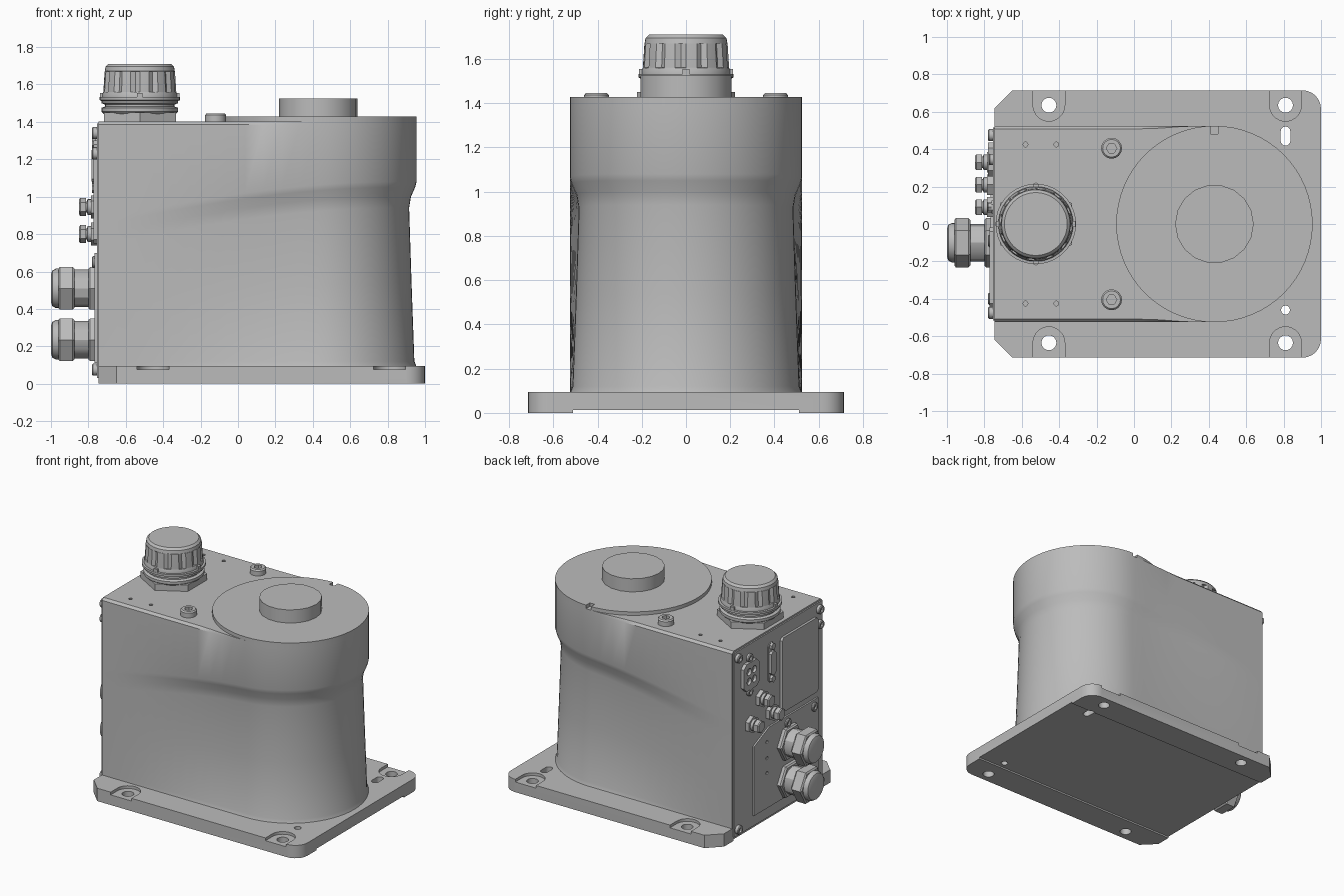
import bpy, bmesh, math
from math import sin, cos, pi, radians
from mathutils import Matrix

if "Cube" in bpy.data.objects:
    bpy.data.objects.remove(bpy.data.objects["Cube"])

grey = bpy.data.materials.new("machine grey")
grey.diffuse_color = (0.5, 0.5, 0.5, 1)
grey.use_nodes = True
grey.node_tree.nodes["Principled BSDF"].inputs["Base Color"].default_value = grey.diffuse_color

UP = Matrix.Identity(4)
# Panel frame: local x = height, local y = y, local z = outwards from the left face
PANEL = Matrix.Translation((-0.745, 0, 0)) @ Matrix.Rotation(-pi / 2, 4, 'Y')


def at(x, y, z=0, frame=UP):
    return frame @ Matrix.Translation((x, y, z))


def loft(name, rings, mat=UP):
    """Skin a stack of equal closed rings and cap both ends."""
    bm = bmesh.new()
    rows = [[bm.verts.new(mat @ Matrix.Translation(p).to_translation()) for p in r] for r in rings]
    n = len(rows[0])
    for a, b in zip(rows, rows[1:]):
        for i in range(n):
            j = (i + 1) % n
            bm.faces.new((a[i], a[j], b[j], b[i]))
    bm.faces.new(rows[0][::-1])
    bm.faces.new(rows[-1])
    bmesh.ops.recalc_face_normals(bm, faces=bm.faces)
    me = bpy.data.meshes.new(name)
    bm.to_mesh(me)
    bm.free()
    me.materials.append(grey)
    ob = bpy.data.objects.new(name, me)
    bpy.context.collection.objects.link(ob)
    return ob


def prism(name, pts, z0, z1, mat=UP):
    return loft(name, [[(x, y, z) for x, y in pts] for z in (z0, z1)], mat)


def lathe(name, prof, mat=UP, segs=24, turn=0, ribs=()):
    """Turn (radius, z) pairs; rows listed in ribs get grip grooves."""
    rings = []
    for k, (r, z) in enumerate(prof):
        ring = []
        for i in range(segs):
            a = turn + 2 * pi * i / segs
            q = r - 0.014 if k in ribs and i % 4 == 3 else r
            ring.append((q * cos(a), q * sin(a), z))
        rings.append(ring)
    return loft(name, rings, mat)


def rect(x0, x1, y0, y1, c=0.0):
    if not c:
        return [(x0, y0), (x1, y0), (x1, y1), (x0, y1)]
    return [(x0 + c, y0), (x1 - c, y0), (x1, y0 + c), (x1, y1 - c),
            (x1 - c, y1), (x0 + c, y1), (x0, y1 - c), (x0, y0 + c)]


def arc(cx, cy, r, a0, a1, n):
    return [(cx + r * cos(radians(a0 + (a1 - a0) * i / n)),
             cy + r * sin(radians(a0 + (a1 - a0) * i / n))) for i in range(n + 1)]


def cut(ob, cutter):
    m = ob.modifiers.new("cut", 'BOOLEAN')
    m.operation, m.solver, m.object = 'DIFFERENCE', 'EXACT', cutter
    bpy.context.view_layer.objects.active = ob
    bpy.ops.object.modifier_apply(modifier=m.name)
    bpy.data.objects.remove(cutter)


def smooth(t):
    t = min(max(t, 0), 1)
    return t * t * (3 - 2 * t)


# Base plate: chamfered rear corners, rounded front corners
outline = ([(-0.745, 0.62), (-0.745, -0.62), (-0.65, -0.715)]
           + arc(0.9, -0.615, 0.1, -90, 0, 6) + arc(0.9, 0.615, 0.1, 0, 90, 6)
           + [(-0.65, 0.715)])
base = prism("base_plate", outline, 0, 0.095)
cut(base, prism("channel", rect(-1.1, 1.1, -0.51, 0.51), -0.1, 0.012))
for x in (-0.455, 0.81):
    for s in (-1, 1):
        pocket = [(x + 0.085, 0.8 * s)] + [(px, py * s) for px, py in arc(x, 0.635, 0.085, 0, -180, 14)]
        cut(base, prism("pocket", pocket + [(x - 0.085, 0.8 * s)], 0.075, 0.2))
        cut(base, lathe("hole", [(0.04, -0.1), (0.04, 0.2)], at(x, 0.635 * s), 16))
slot = arc(0.81, 0.495, 0.026, 0, 180, 8) + arc(0.81, 0.445, 0.026, 180, 360, 8)
cut(base, prism("slot", slot, -0.1, 0.2))
cut(base, lathe("pin_hole", [(0.024, -0.1), (0.024, 0.2)], at(0.81, -0.46), 16))

# Body shell: straight sides, round nose, waisted below a rising shoulder line
CX, R = 0.43, 0.525
path = [(-0.745 + 1.175 * i / 12, -R, 0, -1) for i in range(12)]
path += [(CX + R * cos(a), R * sin(a), cos(a), sin(a))
         for a in (-pi / 2 + pi * i / 32 for i in range(33))]
path += [(x, -y, 0, 1) for x, y, _, _ in path[:12][::-1]]


def shell_row(zf, off, top=False):
    row = []
    for x, y, nx, ny in path:
        shoulder = 0.87 + 0.2 * sin(min((x + 0.745) / 1.6, 1) * pi / 2)
        w = smooth((0.35 - x) / 0.3) if top else smooth((x + 0.745) / 1.1)
        row.append((x - nx * off * w, y - ny * off * w, zf(shoulder)))
    return row


body = loft("body_shell", [
    shell_row(lambda h: 0.09, 0.0), shell_row(lambda h: 0.12, 0.012),
    shell_row(lambda h: 0.5 * h, 0.027), shell_row(lambda h: h - 0.13, 0.04),
    shell_row(lambda h: h - 0.07, 0.03), shell_row(lambda h: h - 0.02, 0.008),
    shell_row(lambda h: h + 0.01, 0), shell_row(lambda h: 1.385, 0),
    shell_row(lambda h: 1.402, 0.016, True)])
for x in (-0.58, -0.415):
    for s in (-1, 1):
        cut(body, lathe("tapped_hole", [(0.013, 1.36), (0.013, 1.5)], at(x, 0.425 * s), 10))

# Round head with notch, and output boss
head = lathe("head_disc", [(R, 1.39), (R, 1.428)], at(CX, 0), 64)
cut(head, prism("notch", rect(0.41, 0.45, 0.48, 0.6), 1.4, 1.5))
lathe("output_boss", [(0.21, 1.42), (0.21, 1.525)], at(CX, 0), 18)


def bolt(name, mat, r, h):
    ob = lathe(name, [(r, -0.01), (r, h * 0.8), (r * 0.85, h)], mat, 16)
    cut(ob, lathe("socket", [(r * 0.5, h * 0.35), (r * 0.5, h * 2)], mat, 6))


for s in (-1, 1):
    bolt("top_bolt", at(-0.12, 0.405 * s, 1.4), 0.056, 0.046)

# Large screw cap on a hex collar
CAP = at(-0.525, 0)
lathe("cap_hex_nut", [(0.222, 1.40), (0.222, 1.45)], CAP, 6, pi / 2)
lathe("cap_thread", [(0.19, 1.44), (0.205, 1.455), (0.205, 1.475), (0.185, 1.482), (0.185, 1.492),
                     (0.205, 1.5), (0.205, 1.512), (0.215, 1.516), (0.215, 1.532), (0.19, 1.534)], CAP, 36)
lathe("screw_cap", [(0.2, 1.525), (0.2, 1.55), (0.195, 1.56), (0.195, 1.561), (0.188, 1.67),
                    (0.187, 1.671), (0.183, 1.695), (0.168, 1.71)], CAP, 48, ribs=(3, 4))
for a in (0, -90, 90, 180):
    prism("cap_tab", rect(0.18, 0.213, -0.015, 0.015), 1.525, 1.555,
          CAP @ Matrix.Rotation(radians(a), 4, 'Z'))

# Rear panel with cover plates (local x is height)
prism("rear_panel", rect(0.03, 1.39, -0.515, 0.515), -0.01, 0.01, PANEL)
prism("blank_cover", rect(0.75, 1.3, -0.445, -0.02, 0.02), 0, 0.028, PANEL)
gland_plate = prism("gland_plate", [(0.11, -0.45), (0.7, -0.45), (0.7, 0.12), (0.62, 0.3), (0.11, 0.3)],
                    0, 0.022, PANEL)
for z in (0.37, 0.48, 0.6):
    cut(gland_plate, lathe("plate_hole", [(0.012, 0.012), (0.012, 0.1)], at(z, 0.15, 0, PANEL), 10))
for z, y in ((1.34, 0.475), (1.34, -0.475), (0.075, 0.475), (0.075, -0.475),
             (0.65, -0.09), (0.65, -0.4), (1.23, -0.475)):
    bolt("panel_bolt", at(z, y, 0.01, PANEL), 0.032, 0.026)

# Cable glands
for z in (0.51, 0.235):
    g = at(z, -0.1, 0, PANEL)
    lathe("gland_flange", [(0.132, 0.01), (0.132, 0.045), (0.122, 0.055)], g, 6, pi / 6)
    lathe("gland_neck", [(0.1, 0.04), (0.1, 0.14)], g, 12)
    lathe("gland_nut", [(0.122, 0.13), (0.132, 0.14), (0.132, 0.208), (0.12, 0.216)], g, 6, pi / 6)
    lathe("gland_dome", [(0.105, 0.2), (0.105, 0.23), (0.095, 0.248), (0.075, 0.255)], g, 24)

# Push-in air fittings
for z, y in ((0.945, 0.21), (0.8, 0.09), (0.8, 0.33)):
    f = at(z, y, 0, PANEL)
    lathe("fitting_hex", [(0.062, 0), (0.062, 0.04)], f, 6)
    lathe("fitting_body", [(0.042, 0.03), (0.042, 0.06), (0.03, 0.062), (0.03, 0.07)], f, 16)
    lathe("fitting_tip", [(0.048, 0.068), (0.048, 0.098), (0.04, 0.105)], f, 6)

# Four-pin power connector and slim signal connector
power = prism("power_connector", rect(1.07, 1.27, 0.255, 0.435, 0.03), 0, 0.035, PANEL)
for z in (1.135, 1.205):
    for y in (0.315, 0.375):
        cut(power, lathe("pin_socket", [(0.026, 0.015), (0.026, 0.1)], at(z, y, 0, PANEL), 12))
for z, y in ((1.295, 0.345), (1.045, 0.345)):
    bolt("power_screw", at(z, y, 0, PANEL), 0.03, 0.03)
prism("signal_flange", rect(1.02, 1.31, 0.055, 0.125, 0.02), 0, 0.016, PANEL)
prism("signal_shell", rect(1.08, 1.25, 0.062, 0.118, 0.015), 0, 0.038, PANEL)
for z in (1.285, 1.045):
    lathe("signal_standoff", [(0.025, 0), (0.025, 0.035)], at(z, 0.09, 0, PANEL), 6)

# Smooth rounded faces, keep hard edges
bpy.ops.object.select_all(action='SELECT')
bpy.context.view_layer.objects.active = body
bpy.ops.object.shade_smooth_by_angle(angle=radians(30))
